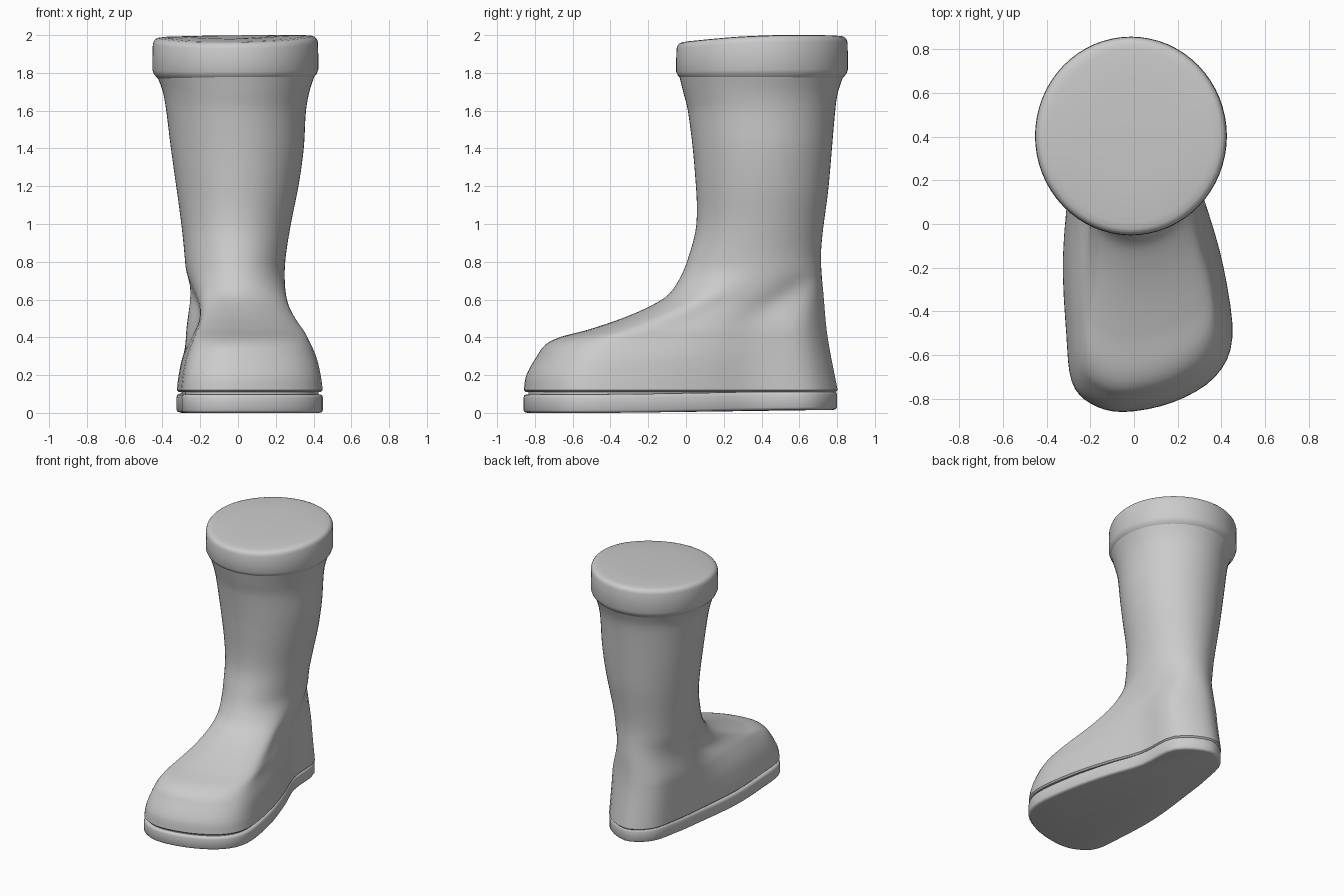
import bpy, bmesh, math

cube = bpy.data.objects.get("Cube")
if cube:
    bpy.data.objects.remove(cube)

rubber = bpy.data.materials.new("grey_rubber")
rubber.use_nodes = True
GREY = (0.6, 0.6, 0.6, 1)
rubber.diffuse_color = GREY
rubber.node_tree.nodes["Principled BSDF"].inputs["Base Color"].default_value = GREY

# Footprint, from the toe round by the left side and the heel
FOOTPRINT = [(-.05, -.86), (.18, -.815), (.37, -.70), (.45, -.52),
             (.41, -.2), (.325, .1), (.23, .36), (.19, .66),
             (-.03, .8), (-.2, .7), (-.26, .48), (-.29, .25),
             (-.325, -.15), (-.31, -.5), (-.285, -.72), (-.2, -.82)]
# Silhouette curves of the upper: (height, position)
FRONT = [(.11, -.86), (.2, -.845), (.3, -.79), (.36, -.745), (.4, -.67),
         (.44, -.52), (.5, -.34), (.56, -.2), (.62, -.1), (.7, -.04),
         (.8, .005), (1, .055), (1.3, .045), (1.6, .01), (1.7, -.015), (1.8, -.04)]
BACK = [(.11, .805), (.4, .75), (.6, .73), (.85, .715), (1.2, .755),
        (1.6, .79), (1.7, .805), (1.8, .84)]
LEFT = [(.11, .23), (.6, .245), (.8, .25), (1, .28), (1.2, .32),
        (1.4, .348), (1.6, .36), (1.7, .378), (1.8, .41)]
RIGHT = [(.11, -.26), (.6, -.265), (.8, -.28), (1, -.3), (1.4, -.355),
         (1.6, -.38), (1.7, -.398), (1.8, -.435)]
NARROWING = [(.11, 1), (.2, .97), (.3, .91), (.4, .8), (.5, .67), (.6, .6), (.9, .6)]


def smooth(a, b, v):
    t = min(1, max(0, (v - a) / (b - a)))
    return t * t * (3 - 2 * t)


def curve(pts, v):
    """Smooth interpolation through (height, value) points."""
    v = min(max(v, pts[0][0]), pts[-1][0])
    i = next(n for n in range(len(pts) - 1) if v <= pts[n + 1][0])

    def slope(n):
        a, b = pts[max(n - 1, 0)], pts[min(n + 1, len(pts) - 1)]
        return (b[1] - a[1]) / (b[0] - a[0])
    (a, p), (b, q) = pts[i], pts[i + 1]
    h = b - a
    t = (v - a) / h
    s = t * t * (3 - 2 * t)
    return (p + (q - p) * s + h * slope(i) * t * (1 - t) ** 2
            - h * slope(i + 1) * t * t * (1 - t))


def closed_spline(ctrl, steps=4):
    """Closed Catmull-Rom ring through control points."""
    n, out = len(ctrl), []
    for i in range(n):
        p = [ctrl[(i + k - 1) % n] for k in range(4)]
        for s in range(steps):
            t = s / steps
            out.append(tuple(
                .5 * (2 * b + (c - a) * t + (2 * a - 5 * b + 4 * c - d) * t * t
                      + (3 * b - a - 3 * c + d) * t ** 3)
                for a, b, c, d in zip(*p)))
    return out


def oval(left, right, front, back):
    n = len(FOOTPRINT)
    cx, cy = (left + right) / 2, (front + back) / 2
    return [(cx + (left - cx) * math.sin(i * math.tau / n),
             cy - (back - cy) * math.cos(i * math.tau / n)) for i in range(n)]


def upper_ring(z):
    """Foot section low down, blending into the oval leg section."""
    f, b = curve(FRONT, z), curve(BACK, z)
    k, w = curve(NARROWING, z), smooth(.42, .78, z)
    leg = oval(curve(LEFT, z), curve(RIGHT, z), f, b)
    ctrl = []
    for (x, y), (lx, ly) in zip(FOOTPRINT, leg):
        kk = 1 + (k - 1) * smooth(.4, -.1, y)
        x = .04 + (x - .04) * kk
        y = .3 + (y - .3) * ((.3 - f) / 1.16 if y < .3 else (b - .3) / .5)
        ctrl.append((x + (lx - x) * w, y + (ly - y) * w))
    return closed_spline(ctrl)


def inset(ring, d):
    """Move a ring inward along its normals."""
    out, n = [], len(ring)
    for i, (x, y) in enumerate(ring):
        (ax, ay), (bx, by) = ring[i - 1], ring[(i + 1) % n]
        tx, ty = bx - ax, by - ay
        m = math.hypot(tx, ty)
        out.append((x - d * ty / m, y + d * tx / m))
    return out


def loft(name, rings, angle=40):
    """Skin a stack of 3D rings and cap both ends."""
    bm = bmesh.new()
    rows = [[bm.verts.new(p) for p in ring] for ring in rings]
    for lo, hi in zip(rows, rows[1:]):
        for i in range(len(lo)):
            j = (i + 1) % len(lo)
            bm.faces.new((lo[i], lo[j], hi[j], hi[i]))
    bm.faces.new(rows[0][::-1])
    bm.faces.new(rows[-1])
    bmesh.ops.recalc_face_normals(bm, faces=bm.faces[:])
    mesh = bpy.data.meshes.new(name)
    bm.to_mesh(mesh)
    bm.free()
    mesh.materials.append(rubber)
    ob = bpy.data.objects.new(name, mesh)
    bpy.context.collection.objects.link(ob)
    bpy.ops.object.select_all(action='DESELECT')
    ob.select_set(True)
    bpy.context.view_layer.objects.active = ob
    bpy.ops.object.shade_smooth_by_angle(angle=math.radians(angle))


def flat(ring, z):
    return [(x, y, z) for x, y in ring]


# Upper: foot and leg in one skin, with a softened lower edge
heights = [.12 + .005 * i for i in range(120)] + [.72 + .03 * i for i in range(37)]
upper = [flat(inset(upper_ring(.11), .012), .11)]
upper += [flat(upper_ring(z), z) for z in heights]
loft("boot_upper", upper)

# Cuff: rolled band with a slightly tilted closed top
band = closed_spline(oval(.425, -.453, -.052, .857))
cuff = []
for z, d in [(1.755, .05), (1.77, .027), (1.79, .008), (1.81, 0), (1.88, 0), (1.94, .002),
             (1.955, .007), (1.966, .016), (1.972, .03), (1.975, .06), (1.977, .2)]:
    tilt = smooth(1.72, 1.95, z)
    cuff.append([(x, y, z + tilt * (.022 * smooth(-.1, .6, y) - .012 * smooth(.3, -.1, y)
                                    + .012 * x)) for x, y in inset(band, d)])
loft("cuff", cuff, 60)

# Sole: thin slab rising a little towards the heel, and the recessed welt
outline = closed_spline(FOOTPRINT)
sole = []
for z, d in [(0, .02), (.004, .006), (.014, 0), (.08, 0), (.092, .004), (.098, .014)]:
    sole.append([(x, y, z + .016 * smooth(-.5, .7, y)) for x, y in inset(outline, d)])
loft("sole", sole, 50)
loft("welt", [flat(inset(outline, .025), z) for z in (.08, .13)])
